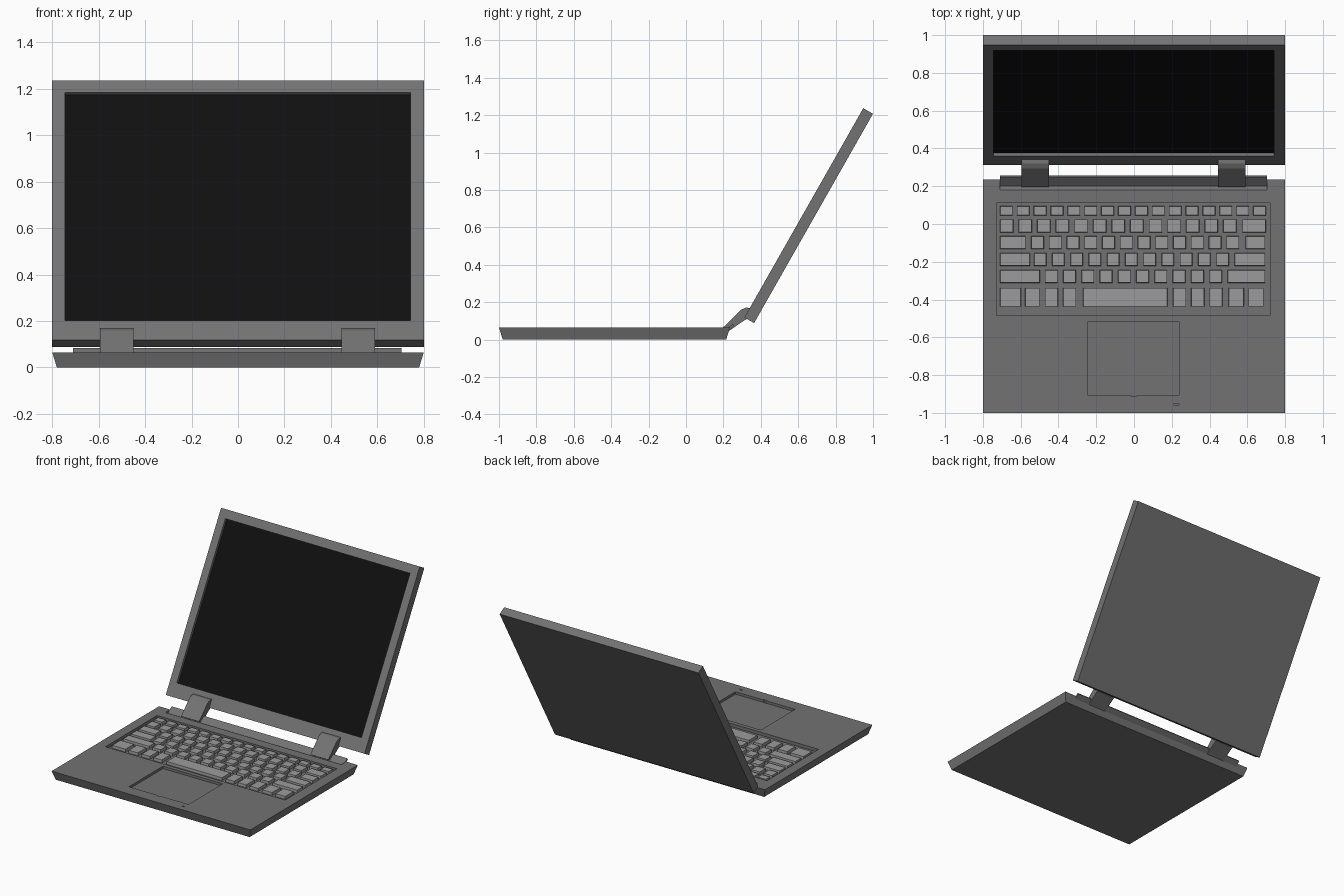
import bpy, bmesh, math

if "Cube" in bpy.data.objects:
    bpy.data.objects.remove(bpy.data.objects["Cube"])


def material(name, v):
    m = bpy.data.materials.new(name)
    m.diffuse_color = (v, v, v, 1)
    m.use_nodes = True
    m.node_tree.nodes["Principled BSDF"].inputs["Base Color"].default_value = m.diffuse_color
    return m


BODY = material("body_grey", 0.17)
KEY = material("key_grey", 0.33)
BLACK = material("display_black", 0.005)


def finish(name, bm, mat):
    bmesh.ops.recalc_face_normals(bm, faces=bm.faces)
    me = bpy.data.meshes.new(name)
    bm.to_mesh(me)
    bm.free()
    ob = bpy.data.objects.new(name, me)
    bpy.context.collection.objects.link(ob)
    me.materials.append(mat)
    return ob


def add_box(bm, x0, x1, y0, y1, z0, z1, inset=0.0):
    """Box whose top is drawn in by inset on every side."""
    i = inset
    lo = [bm.verts.new(p) for p in
          ((x0, y0, z0), (x1, y0, z0), (x1, y1, z0), (x0, y1, z0))]
    hi = [bm.verts.new(p) for p in
          ((x0 + i, y0 + i, z1), (x1 - i, y0 + i, z1),
           (x1 - i, y1 - i, z1), (x0 + i, y1 - i, z1))]
    bm.faces.new(lo[::-1])
    bm.faces.new(hi)
    for a in range(4):
        b = (a + 1) % 4
        bm.faces.new((lo[a], lo[b], hi[b], hi[a]))


def box(name, *dims, mat=BODY, inset=0.0):
    bm = bmesh.new()
    add_box(bm, *dims, inset)
    return finish(name, bm, mat)


def prism(name, profile, x0, x1, mat=BODY):
    """Extrude a (y, z) profile along x."""
    bm = bmesh.new()
    f = bm.faces.new([bm.verts.new((x0, y, z)) for y, z in profile])
    r = bmesh.ops.extrude_face_region(bm, geom=[f])
    vs = [v for v in r["geom"] if isinstance(v, bmesh.types.BMVert)]
    bmesh.ops.translate(bm, verts=vs, vec=(x1 - x0, 0, 0))
    return finish(name, bm, mat)


def cut(ob, cutter):
    mod = ob.modifiers.new("cut", "BOOLEAN")
    mod.operation = "DIFFERENCE"
    mod.solver = "EXACT"
    mod.object = cutter
    bpy.context.view_layer.objects.active = ob
    bpy.ops.object.modifier_apply(modifier=mod.name)
    bpy.data.objects.remove(cutter)


# Base: slab widening to the top
TOP = 0.065
base = box("base", -0.80, 0.80, -1.0, 0.235, TOP, 0.0, inset=0.02)
cut(base, box("keyboard_cutter", -0.728, 0.72, -0.485, 0.11, 0.042, 0.2))
cut(base, box("trackpad_cutter", -0.243, 0.237, -0.907, -0.515, 0.047, 0.2))
cut(base, prism("hinge_cutter", [(0.18, TOP), (0.2, 0.045), (0.3, 0.045),
                                 (0.3, 0.2), (0.18, 0.2)], -0.71, 0.705))

# Trackpad opening notch and indicator slot
cut(base, box("notch_cutter", -0.012, 0.012, -0.914, -0.9, 0.05, 0.2))
cut(base, box("slot_cutter", 0.213, 0.238, -0.957, -0.949, 0.055, 0.2))

# Keyboard: rows of (y0, y1, [(first x, key width, pitch, count), ...])
rows = [
    (0.045, 0.095, [(-0.71, 0.068, 0.0894, 16)]),
    (-0.045, 0.025, [(-0.71, 0.071, 0.0985, 13), (0.573, 0.125, 0, 1)]),
    (-0.133, -0.064, [(-0.71, 0.137, 0, 1), (-0.545, 0.068, 0.094, 12),
                      (0.59, 0.105, 0, 1)]),
    (-0.222, -0.153, [(-0.71, 0.16, 0, 1), (-0.53, 0.066, 0.0966, 11),
                      (0.532, 0.163, 0, 1)]),
    (-0.312, -0.243, [(-0.71, 0.212, 0, 1), (-0.472, 0.068, 0.0967, 10),
                      (0.495, 0.2, 0, 1)]),
    (-0.438, -0.338, [(-0.71, 0.112, 0, 1), (-0.576, 0.077, 0, 1),
                      (-0.472, 0.07, 0.096, 2), (-0.27, 0.448, 0, 1),
                      (0.206, 0.07, 0.0965, 3), (0.5, 0.082, 0.105, 2)]),
]
bm = bmesh.new()
for y0, y1, groups in rows:
    for x, w, pitch, n in groups:
        for k in range(n):
            a = x + k * pitch
            add_box(bm, a, a + w, y0, y1, 0.04, 0.062, 0.002)
finish("keys", bm, KEY)

# Hinge rail along the back of the base
prism("hinge_rail", [(0.198, 0.043), (0.25, 0.083), (0.257, 0.074),
                     (0.225, 0.043)], -0.71, 0.705)

# Hinge arms
arm = [(0.195, 0.062), (0.295, 0.16), (0.32, 0.171), (0.343, 0.169),
       (0.345, 0.12), (0.315, 0.105), (0.225, 0.043)]
for side, x0, x1 in (("left", -0.595, -0.45), ("right", 0.445, 0.59)):
    prism(side + "_hinge_arm", arm, x0, x1)

# Lid, built flat and then tilted about its lower front edge
lid = box("lid", -0.80, 0.80, 0, 1.287, -0.06, 0)
cut(lid, box("display_cutter", -0.745, 0.742, 0.097, 1.226, -0.02, 0.1))
display = box("display", -0.745, 0.742, 0.097, 1.226, -0.03, -0.0195, mat=BLACK)
for ob in (lid, display):
    ob.location = (0, 0.312, 0.118)
    ob.rotation_euler.x = math.radians(60.4)
